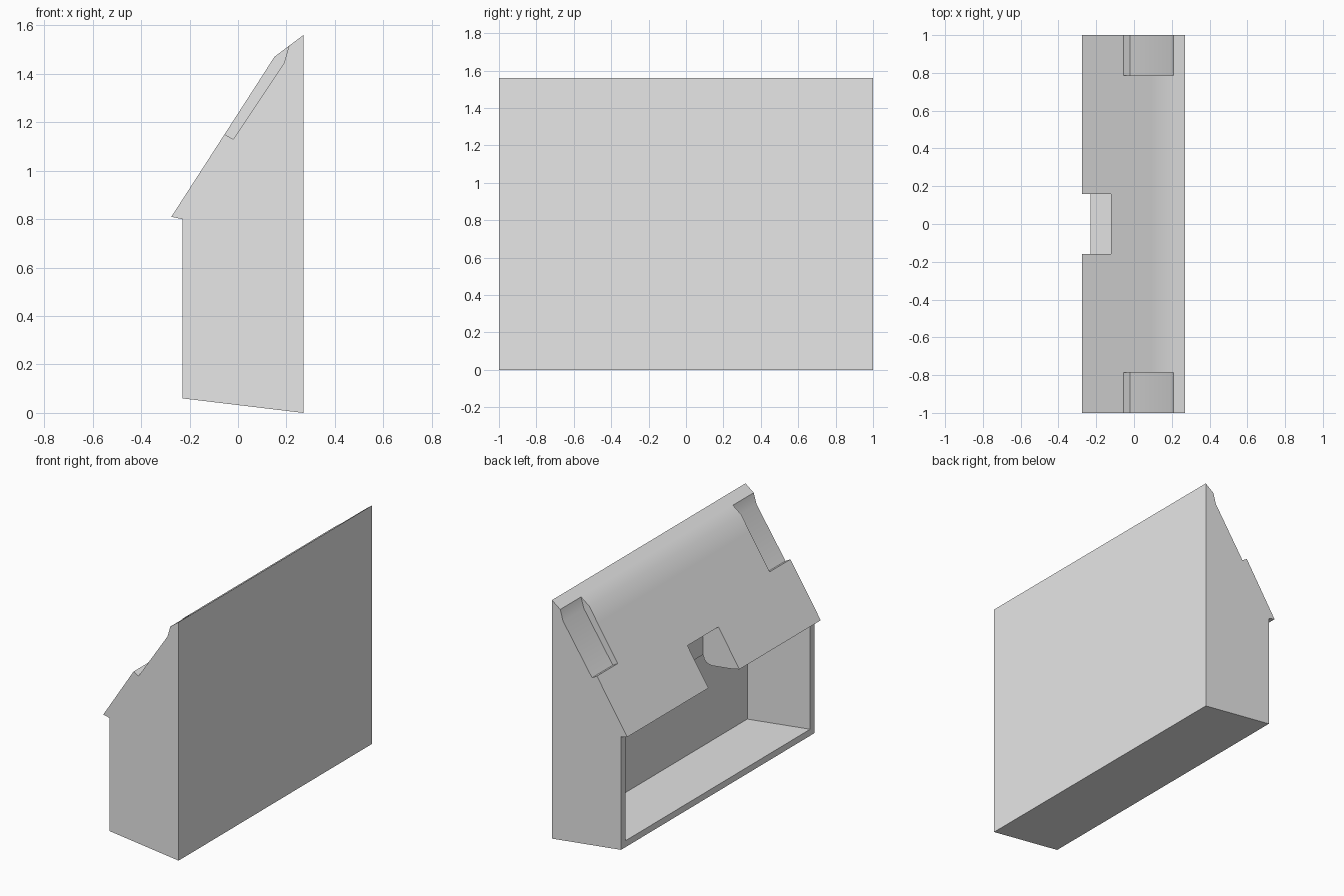
import bpy, bmesh, math

cube = bpy.data.objects.get("Cube")
if cube:
    bpy.data.objects.remove(cube, do_unlink=True)

grey = bpy.data.materials.new("plain_grey")
grey.use_nodes = True
colour = (0.8, 0.8, 0.8, 1)
grey.diffuse_color = colour
grey.node_tree.nodes["Principled BSDF"].inputs["Base Color"].default_value = colour


def extrude_profile(name, profile, y0, y1):
    """Extrude an x/z outline between two y positions."""
    bm = bmesh.new()
    face = bm.faces.new([bm.verts.new((x, y0, z)) for x, z in profile])
    side = bmesh.ops.extrude_face_region(bm, geom=[face])["geom"]
    moved = [v for v in side if isinstance(v, bmesh.types.BMVert)]
    bmesh.ops.translate(bm, verts=moved, vec=(0, y1 - y0, 0))
    bmesh.ops.recalc_face_normals(bm, faces=bm.faces)
    mesh = bpy.data.meshes.new(name)
    bm.to_mesh(mesh)
    bm.free()
    mesh.materials.append(grey)
    obj = bpy.data.objects.new(name, mesh)
    bpy.context.collection.objects.link(obj)
    return obj


# Solid body: sloped base, overhanging eave and bent roof
body = extrude_profile("box_with_sloped_roof", [
    (-0.23, 0.06), (0.27, 0), (0.27, 1.56), (0.15, 1.47), (0.09, 1.376),
    (-0.275, 0.81), (-0.23, 0.80)], -1, 1)

# Open bin behind the front rim, hollow up under the roof
bin_outline = [(-0.4, 0.123), (0.225, 0.047), (0.225, 1.2), (-0.013, 0.83),
               (-0.02, 0.81), (-0.034, 0.792), (-0.055, 0.783), (-0.08, 0.781),
               (-0.23, 0.799), (-0.4, 0.78)]
# Slot through the middle of the eave
slot_outline = [(-0.4, 0.7), (-0.01, 0.7), (-0.01, 0.975), (-0.12, 1.045), (-0.4, 1.223)]
# Shallow recess at each end of the roof
recess_outline = [(-0.2, 1.233), (-0.02, 1.13), (0.19, 1.445), (0.21, 1.515), (0.15, 1.6)]

cutters = [extrude_profile("bin_cutter", bin_outline, -0.955, 0.955),
           extrude_profile("slot_cutter", slot_outline, -0.16, 0.16)]
for s in (-1, 1):
    cutters.append(extrude_profile("recess_cutter", recess_outline, 0.785 * s, 1.1 * s))

bpy.ops.object.select_all(action="DESELECT")
bpy.context.view_layer.objects.active = body
body.select_set(True)
for cutter in cutters:
    cutter.hide_render = True
    cut = body.modifiers.new("cut", "BOOLEAN")
    cut.operation = "DIFFERENCE"
    cut.solver = "EXACT"
    cut.object = cutter
    bpy.ops.object.modifier_apply(modifier=cut.name)
    bpy.data.objects.remove(cutter, do_unlink=True)

bpy.ops.object.shade_smooth_by_angle(angle=math.radians(30))
